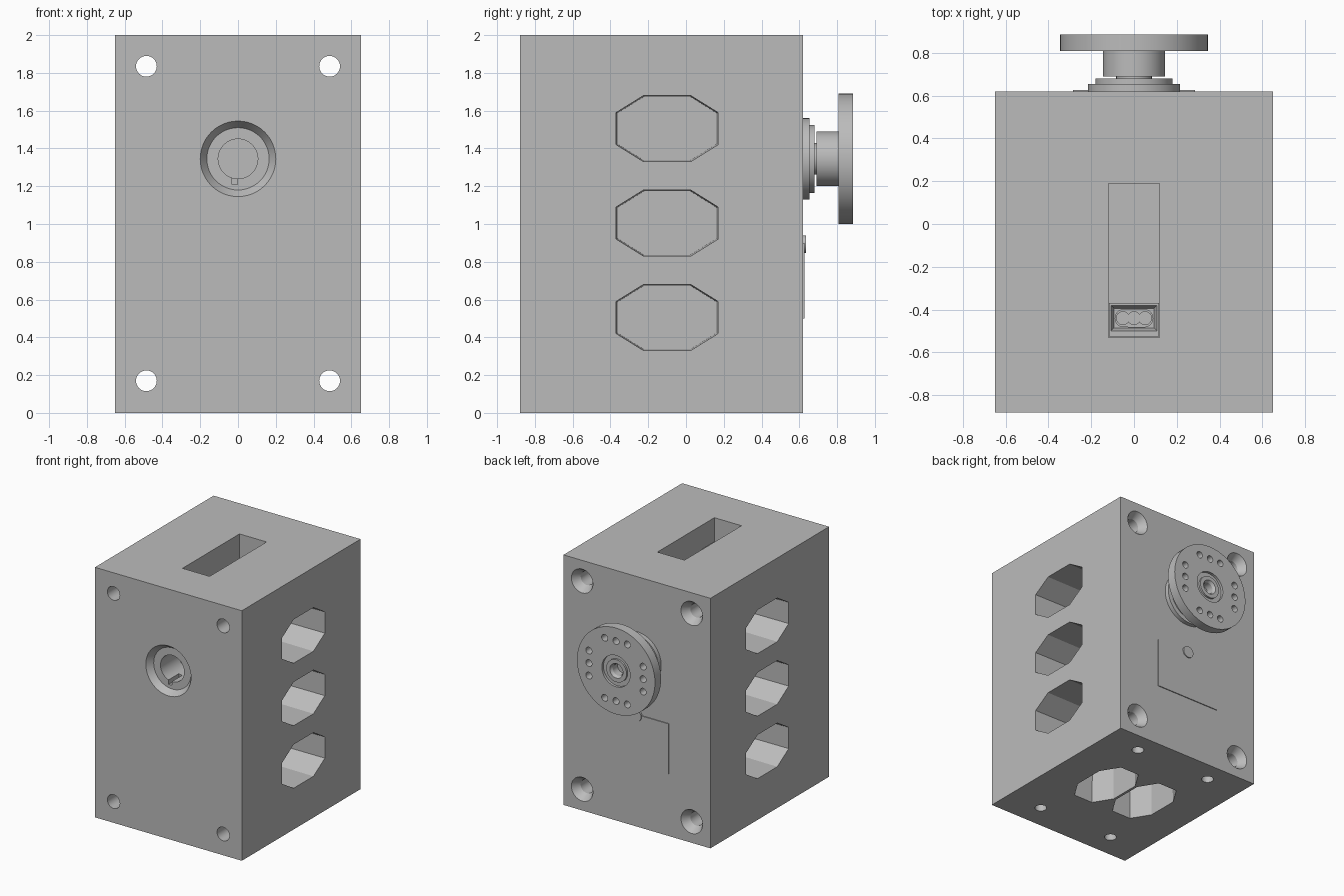
import bpy
import bmesh
import math

if "Cube" in bpy.data.objects:
    bpy.data.objects.remove(bpy.data.objects["Cube"], do_unlink=True)

grey = bpy.data.materials.new("machined grey")
grey.use_nodes = True
grey.diffuse_color = (0.5, 0.5, 0.5, 1)
grey.node_tree.nodes["Principled BSDF"].inputs["Base Color"].default_value = (0.5, 0.5, 0.5, 1)

AXIS_Z = 1.345   # height of the shaft and front recess


def loft(name, loops):
    """Closed solid through matching loops of points, capped at both ends."""
    bm = bmesh.new()
    rings = [[bm.verts.new(p) for p in loop] for loop in loops]
    for a, b in zip(rings, rings[1:]):
        for i in range(len(a)):
            j = (i + 1) % len(a)
            bm.faces.new((a[i], a[j], b[j], b[i]))
    bm.faces.new(rings[0])
    bm.faces.new(rings[-1])
    bmesh.ops.recalc_face_normals(bm, faces=bm.faces)
    mesh = bpy.data.meshes.new(name)
    bm.to_mesh(mesh)
    bm.free()
    mesh.materials.append(grey)
    obj = bpy.data.objects.new(name, mesh)
    bpy.context.collection.objects.link(obj)
    return obj


def box(name, x, y, z):
    return loft(name, [[(x[0], y[0], h), (x[1], y[0], h), (x[1], y[1], h), (x[0], y[1], h)] for h in z])


def circle(r, n):
    return [(r * math.cos(2 * math.pi * i / n), r * math.sin(2 * math.pi * i / n)) for i in range(n)]


def lathe_y(name, cx, cz, profile, n=48):
    """Turned part along y; profile is (radius, y)."""
    return loft(name, [[(cx + u, y, cz + v) for u, v in circle(r, n)] for r, y in profile])


def lathe_z(name, cx, cy, profile, n=32):
    """Turned part along z; profile is (radius, z)."""
    return loft(name, [[(cx + u, cy + v, z) for u, v in circle(r, n)] for r, z in profile])


def cut(target, cutters):
    """Subtract each cutter from the target, then discard it."""
    bpy.context.view_layer.objects.active = target
    for c in cutters:
        mod = target.modifiers.new("cut", "BOOLEAN")
        mod.operation = "DIFFERENCE"
        mod.solver = "EXACT"
        mod.object = c
        bpy.ops.object.modifier_apply(modifier=mod.name)
        bpy.data.objects.remove(c, do_unlink=True)


# Housing block
housing = box("housing", (-0.65, 0.65), (-0.88, 0.62), (0, 2))
cutters = []

# Countersunk screw holes running front to back
for x in (-0.485, 0.485):
    for z in (0.17, 1.835):
        cutters.append(lathe_y("screw_cutter", x, z, [(0.055, -0.95), (0.055, 0.56), (0.102, 0.63)], 32))

# Eight-sided pockets: three on each side, two underneath
half = [(0.27, 0.085), (0.125, 0.175), (-0.125, 0.175), (-0.27, 0.085)]
octagon = half + [(-u, -v) for u, v in half]
PY = -0.1
for s in (-1, 1):
    for z in (0.505, 1.005, 1.505):
        cutters.append(loft("side_cutter", [
            [(s * x, PY + u * k, z + v * k) for u, v in octagon] for x, k in ((0.66, 1), (0.2, 0.97))]))
    cutters.append(loft("base_cutter", [
        [(s * 0.185 + v * k, PY + u * k, z) for u, v in octagon] for z, k in ((-0.01, 1), (0.28, 0.97))]))
    # Mounting holes underneath
    for y in (-0.68, 0.45):
        cutters.append(lathe_z("mount_cutter", s * 0.34, y, [(0.045, -0.05), (0.045, 0.25)]))

# Slot in the top
cutters.append(box("slot_cutter", (-0.12, 0.12), (-0.53, 0.19), (1.75, 2.1)))

# Stepped bearing recess and keyway in the front
cutters.append(lathe_y("recess_cutter", 0, AXIS_Z, [
    (0.207, -0.89), (0.165, -0.83), (0.105, -0.83), (0.105, -0.6)]))
cutters.append(box("keyway_cutter", (-0.033, -0.003), (-0.85, -0.7), (1.21, 1.28)))
cut(housing, cutters)

# Socket with a tapered opening at the end of the slot
SY = -0.44
socket = box("socket_frame", (-0.117, 0.117), (-0.525, -0.37), (1.74, 1.81))
corners = ((-1, -1), (1, -1), (1, 1), (-1, 1))
cut(socket, [loft("socket_cutter", [
    [(sx * a, SY + sy * b, z) for sx, sy in corners]
    for a, b, z in ((0.11, 0.062, 1.82), (0.094, 0.046, 1.77))])])

# Rounded insert with three overlapping pin holes
stadium = [(u + math.copysign(0.047, u + 0.0001), v) for u, v in circle(0.043, 32)]
plug = loft("socket_insert", [[(u, SY + v, z) for u, v in stadium] for z in (1.76, 1.795)])
cut(plug, [lathe_z("pin_cutter", x, SY, [(0.03, 1.78), (0.03, 1.85)]) for x in (-0.052, 0, 0.052)])

# Bearing rings on the back
bearing = lathe_y("bearing_cap", 0, AXIS_Z, [
    (0.215, 0.61), (0.215, 0.655), (0.18, 0.655), (0.18, 0.68), (0.083, 0.68), (0.083, 0.7)], 64)

# Output hub with flange and stepped centre
flange = lathe_y("output_flange", 0, AXIS_Z, [
    (0.145, 0.69), (0.145, 0.808), (0.345, 0.808), (0.345, 0.885),
    (0.125, 0.885), (0.125, 0.865), (0.09, 0.865), (0.09, 0.88),
    (0.058, 0.88), (0.045, 0.86), (0.045, 0.8)], 64)
bolts = []
for s in (-1, 1):
    for t in (-0.1, 0, 0.1):
        for x, z in ((s * 0.24, t), (t, s * 0.24)):
            bolts.append(lathe_y("bolt_cutter", x, AXIS_Z + z, [(0.027, 0.78), (0.027, 0.92)], 24))
cut(flange, bolts)

# Cover plate and its latch tab on the back
cover = box("cover_plate", (-0.285, 0.285), (0.615, 0.627), (0.5, 0.9))
tab = lathe_y("cover_latch", 0, 0.893, [(0.047, 0.615), (0.047, 0.635)], 32)

# Smooth round walls, keep hard edges
bpy.ops.object.select_all(action="DESELECT")
for obj in (housing, socket, plug, bearing, flange, cover, tab):
    obj.select_set(True)
bpy.context.view_layer.objects.active = housing
bpy.ops.object.shade_smooth_by_angle(angle=math.radians(25))
